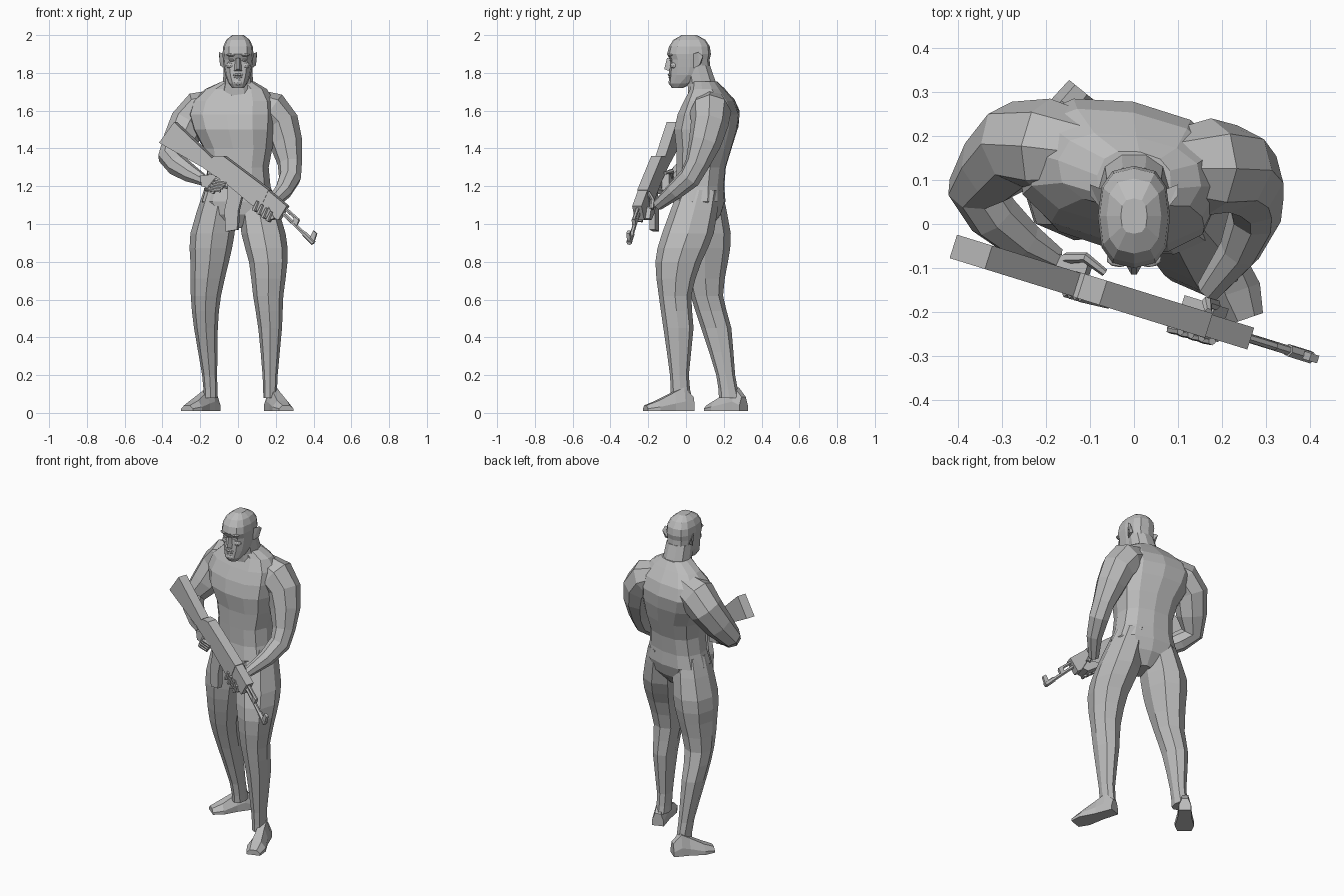
import bpy, bmesh, math
from mathutils import Vector, Matrix

cube = bpy.data.objects.get("Cube")
if cube:
    bpy.data.objects.remove(cube, do_unlink=True)

grey = bpy.data.materials.new("plain grey")
grey.use_nodes = True
grey.diffuse_color = (.5, .5, .5, 1)
grey.node_tree.nodes["Principled BSDF"].inputs["Base Color"].default_value = grey.diffuse_color


def finish(name, bm):
    """Turn a bmesh into a flat shaded object with the shared material."""
    bmesh.ops.recalc_face_normals(bm, faces=bm.faces)
    mesh = bpy.data.meshes.new(name)
    bm.to_mesh(mesh)
    bm.free()
    mesh.materials.append(grey)
    obj = bpy.data.objects.new(name, mesh)
    bpy.context.collection.objects.link(obj)
    return obj


def skin(name, rings):
    """Bridge a list of equal-sized point rings and cap both ends."""
    bm = bmesh.new()
    loops = [[bm.verts.new(point) for point in ring] for ring in rings]
    for low, high in zip(loops, loops[1:]):
        for i in range(len(low)):
            j = (i + 1) % len(low)
            bm.faces.new((low[i], low[j], high[j], high[i]))
    bm.faces.new(loops[0])
    bm.faces.new(loops[-1])
    return finish(name, bm)


def hull(name, points):
    bm = bmesh.new()
    for point in points:
        bm.verts.new(point)
    bmesh.ops.convex_hull(bm, input=bm.verts)
    return finish(name, bm)


def lump(name, centre, size):
    """Add a faceted ellipsoid."""
    bm = bmesh.new()
    place = Matrix.Translation(centre) @ Matrix.Diagonal((*size, 1))
    bmesh.ops.create_icosphere(bm, subdivisions=2, radius=1, matrix=place)
    return finish(name, bm)


def squash(value, power):
    return math.copysign(abs(value) ** power, value)


def oval(sides, power=1):
    turns = [math.tau * i / sides for i in range(sides)]
    return [(squash(math.cos(t), power), squash(math.sin(t), power)) for t in turns]


def stack(name, sections, sides=8, power=.9, yaw=0):
    """Loft level ovals given as (z, centre y, radius x, radius y, optional centre x)."""
    turn = Matrix.Rotation(yaw, 3, "Z")
    rings = []
    for z, cy, rx, ry, *shift in sections:
        centre = Vector((sum(shift), cy, z))
        rings.append([centre + turn @ Vector((rx * c, ry * s, 0)) for c, s in oval(sides, power)])
    return skin(name, rings)


def tube(name, points, radii, sides=6):
    """Loft rings square to a path, carrying the frame along without twisting."""
    points = [Vector(point) for point in points]
    side = (points[1] - points[0]).orthogonal()
    rings = []
    for i, (point, radius) in enumerate(zip(points, radii)):
        along = points[min(i + 1, len(points) - 1)] - points[max(i - 1, 0)]
        side = (side - side.project(along)).normalized()
        over = along.normalized().cross(side)
        rings.append([point + radius * (side * c + over * s) for c, s in oval(sides)])
    return skin(name, rings)


def refine(rows):
    """Insert a smooth in-between row into every gap."""
    rows = [Vector(row) for row in rows]
    result = [rows[0]]
    for i in range(1, len(rows)):
        before, after = rows[max(i - 2, 0)], rows[min(i + 1, len(rows) - 1)]
        near = rows[i - 1] + rows[i]
        result += [near / 2 + (near - before - after) / 16, rows[i]]
    return result


# Torso, neck and head
stack("torso", [
    (.98, .06, .04, .07), (1.05, .065, .15, .12), (1.12, .07, .2, .135), (1.2, .075, .175, .125),
    (1.3, .08, .165, .13), (1.4, .095, .185, .145), (1.5, .105, .22, .165, -.02),
    (1.58, .12, .235, .16, -.03), (1.65, .125, .22, .13, -.025), (1.715, .115, .165, .085, -.01),
    (1.755, .095, .085, .07)], sides=12, power=.8, yaw=-.18)
stack("neck", [(1.66, .1, .1, .09), (1.74, .085, .08, .08), (1.84, .06, .075, .07)], sides=10)
stack("head", [
    (1.72, -.045, .03, .03), (1.745, -.03, .05, .06), (1.79, .01, .068, .1),
    (1.83, .02, .075, .108), (1.87, .02, .08, .105), (1.9, .016, .082, .116),
    (1.94, .018, .078, .108), (1.975, .018, .062, .085), (2, .018, .03, .04)],
    sides=12, power=.75)

# Face
hull("nose", [(side * x, y, z) for side in (-1, 1) for x, y, z in (
    (.006, -.115, 1.82), (.02, -.09, 1.81), (.006, -.1, 1.88), (.018, -.07, 1.87))])
lump("upper_lip", (0, -.085, 1.79), (.028, .012, .007))
lump("lower_lip", (0, -.083, 1.777), (.024, .011, .007))
lump("chin", (0, -.07, 1.75), (.032, .024, .022))
for side, word in ((-1, "right"), (1, "left")):
    lump(word + "_brow", (side * .033, -.08, 1.895), (.03, .018, .009))
    lump(word + "_eye", (side * .033, -.077, 1.867), (.016, .01, .007))
    lump(word + "_cheek", (side * .04, -.06, 1.84), (.022, .024, .02))
    hull(word + "_ear", [(side * x, y, z) for x, y, z in (
        (.075, .035, 1.9), (.075, .04, 1.825), (.1, .065, 1.91), (.1, .09, 1.89),
        (.095, .07, 1.84), (.075, .08, 1.85))])

# Legs share heights and girths; the left steps forward, the right trails
LEG_HEIGHT = (1.18, .95, .8, .62, .45, .2, .08)
LEG_WIDTH = (.09, .117, .102, .08, .063, .04, .036)
LEG_DEPTH = (.11, .137, .122, .086, .08, .05, .056)
LEG_PATHS = {
    "left_leg": ((.07, .01, -.04, -.058, -.04, -.035, -.025),
                 (.09, .135, .16, .16, .17, .17, .17)),
    "right_leg": ((.08, .1, .1, .11, .16, .21, .23),
                  (-.09, -.135, -.15, -.17, -.17, -.15, -.145)),
}
for name, (depth_path, side_path) in LEG_PATHS.items():
    stack(name, refine(list(zip(LEG_HEIGHT, depth_path, LEG_WIDTH, LEG_DEPTH, side_path))))

# Feet: wedge sections swept from heel to toe as (fraction, half width, height)
FOOT = ((0, .035, .075), (.2, .038, .125), (.4, .04, .1), (.75, .055, .055), (1, .04, .03))
WEDGE = ((-1, 0), (1, 0), (1, .4), (.5, 1), (-.5, 1), (-1, .4))
for name, heel, toe in (("left_foot", (.17, .035, .01), (.255, -.215, .01)),
                        ("right_foot", (-.12, .305, .01), (-.27, .12, .01))):
    heel, toe = Vector(heel), Vector(toe)
    across = (toe - heel).cross(Vector((0, 0, 1))).normalized()
    skin(name, [[heel.lerp(toe, t) + across * width * a + Vector((0, 0, height * b))
                 for a, b in WEDGE] for t, width, height in FOOT])

# Arms share girths from shoulder to wrist
ARM_GIRTH = (.08, .11, .1, .087, .065, .06, .048, .03)
tube("right_arm", [
    (-.08, .16, 1.64), (-.2, .175, 1.595), (-.265, .18, 1.53), (-.315, .13, 1.43),
    (-.36, .08, 1.35), (-.32, .02, 1.31), (-.25, -.04, 1.265), (-.18, -.08, 1.23)],
    ARM_GIRTH, sides=8)
tube("left_arm", [
    (.07, .13, 1.64), (.17, .13, 1.595), (.225, .125, 1.53), (.255, .1, 1.43),
    (.275, .06, 1.32), (.275, .02, 1.245), (.24, -.06, 1.175), (.17, -.15, 1.1)],
    ARM_GIRTH, sides=8)


# Rifle: parts are laid out in an upright plane that is turned slightly forward
def gun(x, z, off=0):
    return Vector((x + .3 * off, -.178 - .31 * x + .95 * off, z))


def slab(name, half, outline):
    return skin(name, [[gun(x, z, off) for x, z in outline] for off in (-half, half)])


def rod(name, radius, start, end):
    return tube(name, [gun(*start), gun(*end)], (radius, radius))


slab("rifle_stock", .028, [(-.41, 1.43), (-.33, 1.54), (-.13, 1.35), (-.08, 1.28),
                           (-.11, 1.25), (-.18, 1.3)])
slab("rifle_receiver", .029, [(-.14, 1.34), (-.12, 1.36), (-.07, 1.36), (.17, 1.18),
                              (.13, 1.09), (.08, 1.1), (-.05, 1.21), (-.12, 1.26)])
slab("rifle_handguard", .026, [(.14, 1.2), (.265, 1.095), (.22, 1.02), (.09, 1.1)])
slab("rifle_magazine", .016, [(-.05, 1.22), (.025, 1.15), (.005, 1.07), (0, .97),
                              (-.06, .96), (-.068, 1.07), (-.05, 1.15)])
slab("rifle_grip", .016, [(-.12, 1.27), (-.07, 1.23), (-.13, 1.16), (-.17, 1.18)])
rod("rifle_barrel", .011, (.22, 1.075), (.385, .915))
rod("rifle_gas_tube", .01, (.23, 1.1), (.32, 1.02))
rod("rifle_muzzle", .015, (.35, .95), (.4, .9))
rod("rifle_trigger_guard", .007, (-.085, 1.2), (-.035, 1.185))
slab("rifle_gas_block", .01, [(.3, 1.04), (.325, 1.02), (.31, .985), (.29, 1)])
slab("rifle_front_sight", .009, [(.375, .91), (.4, .965), (.418, .95), (.4, .895)])

# Right hand on the grip, left hand under the handguard
FINGER = (.013, .012, .009)
hull("right_palm", [gun(x, z, off) for off in (-.01, .055) for x, z in (
    (-.2, 1.255), (-.19, 1.2), (-.12, 1.265), (-.11, 1.18))])
hull("left_palm", [gun(x, z, off) for off in (-.03, .05) for x, z in (
    (.1, 1.09), (.11, 1.06), (.17, 1.02), (.2, 1.03), (.17, 1.09))])
for i in range(4):
    x, z = -.145 + .012 * i, 1.185 + .015 * i
    tube("right_finger", [gun(x - .03, z, .02), gun(x, z, -.025), gun(x + .06, z - .01, -.022)],
         FINGER)
    x, z = .095 + .024 * i, 1.075 - .018 * i
    tube("left_finger", [gun(x, z), gun(x, z, -.034), gun(x + .02, z + .045, -.032)], FINGER)
tube("right_thumb", [gun(-.17, 1.25, .05), gun(-.13, 1.28, .065), gun(-.08, 1.27, .045)], FINGER)
tube("left_thumb", [gun(.17, 1.08, .05), gun(.15, 1.13, .05), gun(.16, 1.17, .03)], FINGER)
